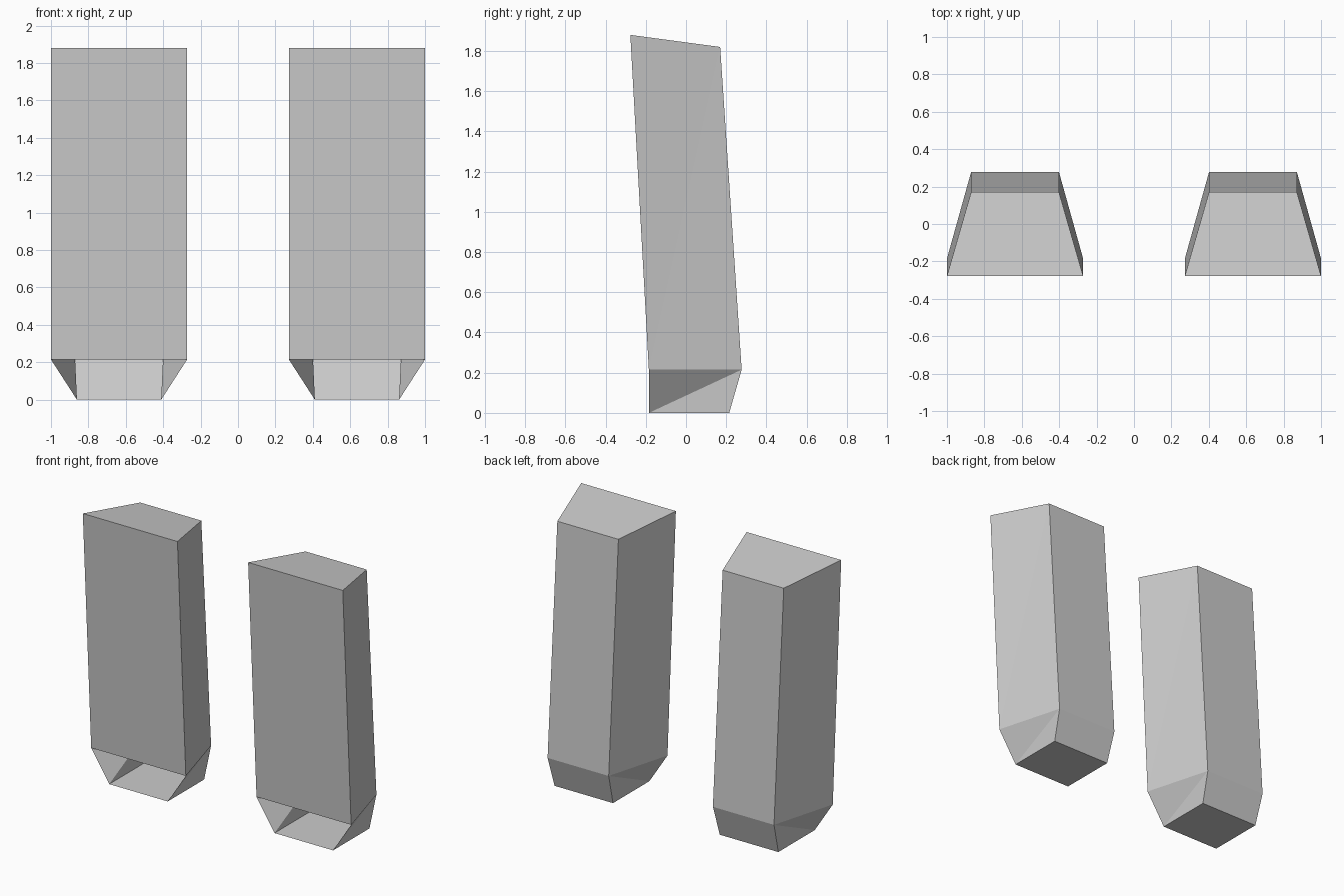
import bpy, bmesh

if "Cube" in bpy.data.objects:
    bpy.data.objects.remove(bpy.data.objects["Cube"])

CX = 0.636  # centre of one leg

# Cross-sections from sole to top: (front half-width, front y, front z, back half-width, back y, back z)
SECTIONS = [
    (0.225, -0.185, 0.0, 0.225, 0.215, 0.0),
    (0.364, -0.185, 0.215, 0.235, 0.277, 0.215),
    (0.364, -0.277, 1.88, 0.235, 0.17, 1.82),
]


def ring(bm, s):
    fw, fy, fz, bw, by, bz = s
    pts = [(CX - fw, fy, fz), (CX + fw, fy, fz), (CX + bw, by, bz), (CX - bw, by, bz)]
    return [bm.verts.new(p) for p in pts]


def build_leg():
    bm = bmesh.new()
    rings = [ring(bm, s) for s in SECTIONS]
    for level, (low, up) in enumerate(zip(rings, rings[1:])):
        for i in range(4):
            if level == 0 and i == 0:
                continue  # the foot is open at the front
            j = (i + 1) % 4
            a, b, c, d = low[i], low[j], up[j], up[i]
            # Twisted sides fold from low front corner to high back corner
            if i == 1:
                faces = [(a, b, c), (a, c, d)]
            elif i == 3:
                faces = [(a, b, d), (b, c, d)]
            else:
                faces = [(a, b, c, d)]
            for f in faces:
                bm.faces.new(f)
    bm.faces.new(rings[0][::-1])  # sole
    bm.faces.new(rings[-1])       # slanted top
    mesh = bpy.data.meshes.new("legs")
    bm.to_mesh(mesh)
    bm.free()
    return mesh


# Pair of legs mirrored across the centre
legs = bpy.data.objects.new("legs", build_leg())
bpy.context.collection.objects.link(legs)
mirror = legs.modifiers.new("Mirror", 'MIRROR')
mirror.use_axis[0] = True
mirror.use_mirror_merge = False
